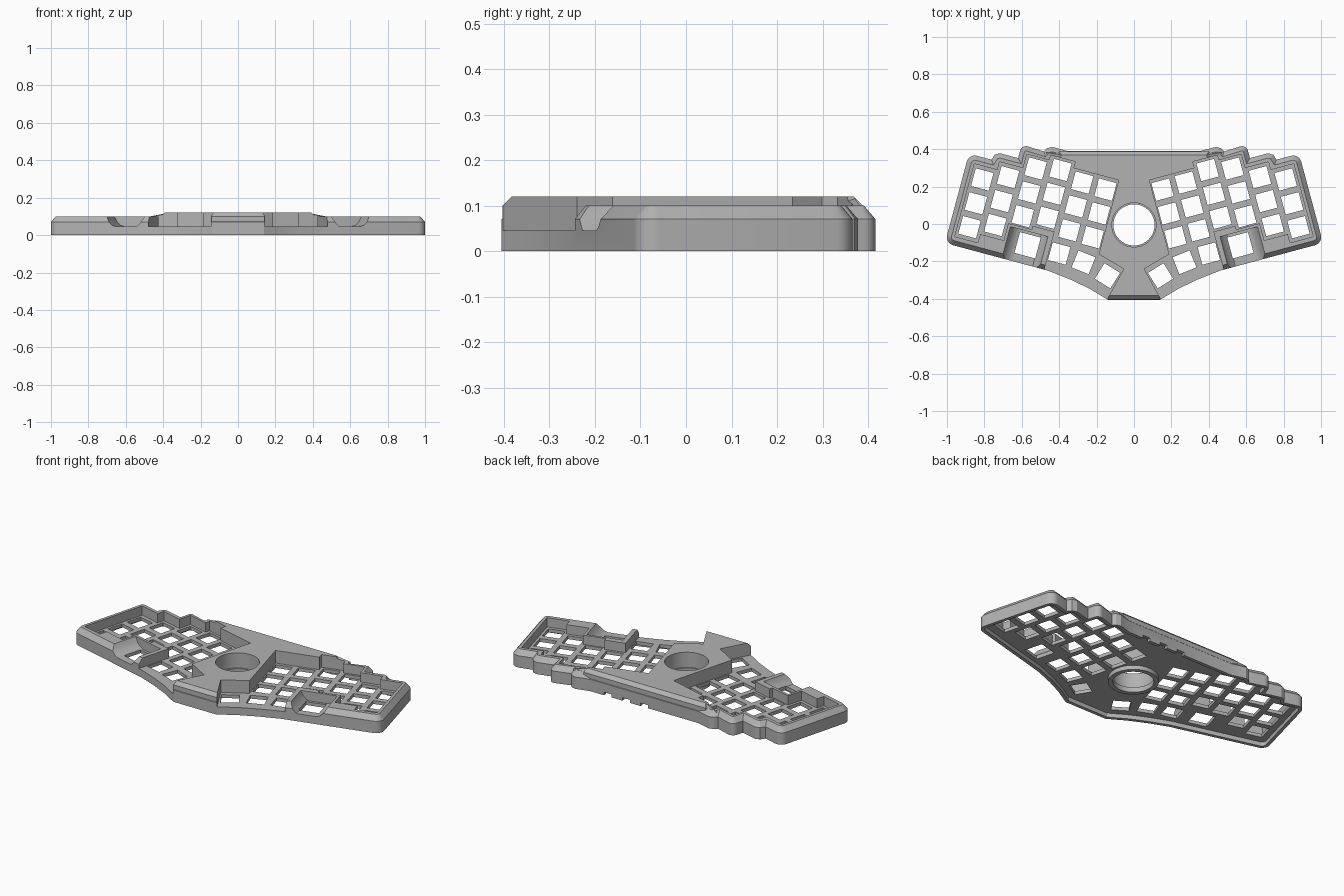
import bpy, bmesh
from math import sin, cos, pi, radians
from mathutils import Vector, Matrix

if "Cube" in bpy.data.objects:
    bpy.data.objects.remove(bpy.data.objects["Cube"])

TILT = radians(15)
PITCH, HOLE, PLATE, RIM, TOP = 0.132, 0.098, 0.045, 0.10, 0.12

grey = bpy.data.materials.new("plain_grey")
grey.use_nodes = True
grey.diffuse_color = (0.45, 0.45, 0.45, 1)
grey.node_tree.nodes["Principled BSDF"].inputs["Base Color"].default_value = grey.diffuse_color


def world(u, v):
    """Tilted key-grid coordinates to plan coordinates."""
    return (u * cos(TILT) - v * sin(TILT), u * sin(TILT) + v * cos(TILT))


def flip(points):
    return [(-x, y) for x, y in reversed(points)]


def rounded(points, radii, steps=7):
    """Round the corners listed in radii {index: radius}."""
    out = []
    for i, p in enumerate(points):
        if i not in radii:
            out.append(p)
            continue
        p, r = Vector(p), radii[i]
        a = (Vector(points[i - 1]) - p).normalized()
        b = (Vector(points[(i + 1) % len(points)]) - p).normalized()
        for k in range(steps + 1):
            t = pi / 2 * k / steps
            out.append(tuple(p + r * ((a + b) - b * cos(t) - a * sin(t))))
    return out


def add_prism(bm, points, z0, z1):
    base = bm.faces.new([bm.verts.new((x, y, z0)) for x, y in points])
    new = bmesh.ops.extrude_face_region(bm, geom=[base])["geom"]
    for v in new:
        if isinstance(v, bmesh.types.BMVert):
            v.co.z = z1
    bmesh.ops.recalc_face_normals(bm, faces=bm.faces[:])


def cap(bm, sign):
    return max(bm.faces, key=lambda f: sign * f.calc_center_median().z + abs(f.normal.z))


def chamfer_top(bm, width, height):
    top = cap(bm, 1)
    bmesh.ops.inset_region(bm, faces=[top], thickness=width, use_even_offset=True)
    for v in top.verts:
        v.co.z += height


def finish(bm, name):
    bmesh.ops.recalc_face_normals(bm, faces=bm.faces[:])
    mesh = bpy.data.meshes.new(name)
    bm.to_mesh(mesh)
    bm.free()
    mesh.materials.append(grey)
    obj = bpy.data.objects.new(name, mesh)
    bpy.context.collection.objects.link(obj)
    return obj


def combine(target, tool, operation):
    tool.hide_render = True
    mod = target.modifiers.new(tool.name, 'BOOLEAN')
    mod.operation, mod.solver, mod.object = operation, 'EXACT', tool
    bpy.context.view_layer.objects.active = target
    bpy.ops.object.modifier_apply(modifier=mod.name)
    bpy.data.objects.remove(tool)


def cylinder(name, radius, z0, z1):
    bm = bmesh.new()
    ring = [(radius * cos(2 * pi * i / 64), radius * sin(2 * pi * i / 64) - 0.005) for i in range(64)]
    add_prism(bm, ring, z0, z1)
    return finish(bm, name)


# Case shell: stepped outline, chamfered rim, hollow underside
grid_edge = [(.53, .285), (.555, .27), (.565, .25), (.69, .255), (.69, .18), (.79, .18),
             (.815, .165), (.825, .135), (.95, .135), (.95, -.36), (.38, -.36)]
half = [(.355, .39)] + [world(u, v) for u, v in grid_edge] + [(.34, -.297), (.24, -.345), (.14, -.405)]
half = rounded(half, {4: .034, 9: .045, 10: .045})
outline = half + flip(half)
bm = bmesh.new()
add_prism(bm, outline, 0, 0.07)
chamfer_top(bm, 0.025, RIM - 0.07)
under = cap(bm, -1)
bmesh.ops.inset_region(bm, faces=[under], thickness=0.02, use_even_offset=True)
lip = bmesh.ops.extrude_discrete_faces(bm, faces=[under])["faces"][0]
for v in lip.verts:
    v.co.z = 0.025
case = finish(bm, "keyboard_case")

# Raised centre
bm = bmesh.new()
side = [(.40, .388), (.45, .28), (.30, -.2), (.143, -.403)]
add_prism(bm, side + flip(side), 0.05, RIM)
chamfer_top(bm, 0.02, TOP - RIM)
combine(case, finish(bm, "raised_centre"), 'UNION')

# Sloping shoulders from the centre down to the rim
for s in (1, -1):
    bm = bmesh.new()
    for x, y, z in [(.30, .30, TOP), (.30, .368, TOP), (.37, .368, TOP), (.47, .382, RIM),
                    (.30, .30, .09), (.30, .38, .09), (.42, .30, .09), (.47, .382, .09)]:
        bm.verts.new((s * x, y, z))
    bmesh.ops.convex_hull(bm, input=bm.verts[:])
    combine(case, finish(bm, "shoulder"), 'UNION')

combine(case, cylinder("centre_boss", .136, 0, .04), 'UNION')

# Sunken key wells, open towards the front
well = [world(u, v) for u, v in
        [(.14, -.205), (.14, .205), (.39, .205), (.39, .24), (.525, .24), (.525, .212), (.65, .212),
         (.65, .135), (.78, .135), (.78, .09), (.908, .09), (.908, -.313), (.78, -.313), (.78, -.265),
         (.65, -.265), (.65, -.17), (.52, -.17), (.52, -.15), (.40, -.15), (.40, -.6)]]
well += [(.252, -.6), (.055, -.24)]
bm = bmesh.new()
add_prism(bm, well, PLATE, 0.3)
add_prism(bm, flip(well), PLATE, 0.3)
combine(case, finish(bm, "key_well_cutter"), 'DIFFERENCE')

# Thumb scoops: curved trough running out through the front edge
trough = [(.42, .12), (.43, .09), (.445, .065), (.465, PLATE), (.578, PLATE), (.60, .053),
          (.62, .072), (.635, .10), (.64, .12)]
bm = bmesh.new()
for s in (1, -1):
    rings = []
    for v in (-.185, -.6):
        ring = []
        for u, z in trough:
            x, y = world(u, v)
            ring.append(bm.verts.new((s * x, y, z)))
        rings.append(ring)
    n = len(trough)
    for i in range(n):
        j = (i + 1) % n
        bm.faces.new((rings[0][i], rings[0][j], rings[1][j], rings[1][i]))
    bm.faces.new(rings[0])
    bm.faces.new(rings[1])
combine(case, finish(bm, "thumb_scoop_cutter"), 'DIFFERENCE')

# Square switch holes: six staggered columns and a thumb arc
keys = []
for col, top_v in enumerate((.138, .142, .177, .15, .067, .02)):
    for row in range(3):
        keys.append((*world(.195 + .13 * col, top_v - PITCH * row), TILT, HOLE))
keys += [(*world(.52, -.257), TILT, .115), (.40, -.158, TILT, HOLE),
         (.27, -.205, radians(22), HOLE), (.142, -.277, radians(32), HOLE)]
bm = bmesh.new()
for s in (1, -1):
    for x, y, angle, size in keys:
        place = (Matrix.Translation((s * x, y, .035)) @ Matrix.Rotation(s * angle, 4, 'Z')
                 @ Matrix.Diagonal((size, size, .06, 1)))
        bmesh.ops.create_cube(bm, size=1, matrix=place)
combine(case, finish(bm, "switch_hole_cutter"), 'DIFFERENCE')

# Stepped centre bore
combine(case, cylinder("bore_cutter", .118, .03, .3), 'DIFFERENCE')
combine(case, cylinder("lower_bore_cutter", .11, -.1, .2), 'DIFFERENCE')

# Port notches in the back wall
bm = bmesh.new()
for x in (0, .12, .24):
    bmesh.ops.create_cube(bm, size=1, matrix=Matrix.Translation((x, .39, 0))
                          @ Matrix.Diagonal((.05, .06, .036, 1)))
combine(case, finish(bm, "port_cutter"), 'DIFFERENCE')

bpy.ops.object.select_all(action='DESELECT')
case.select_set(True)
bpy.context.view_layer.objects.active = case
bpy.ops.object.shade_smooth_by_angle(angle=radians(25))
